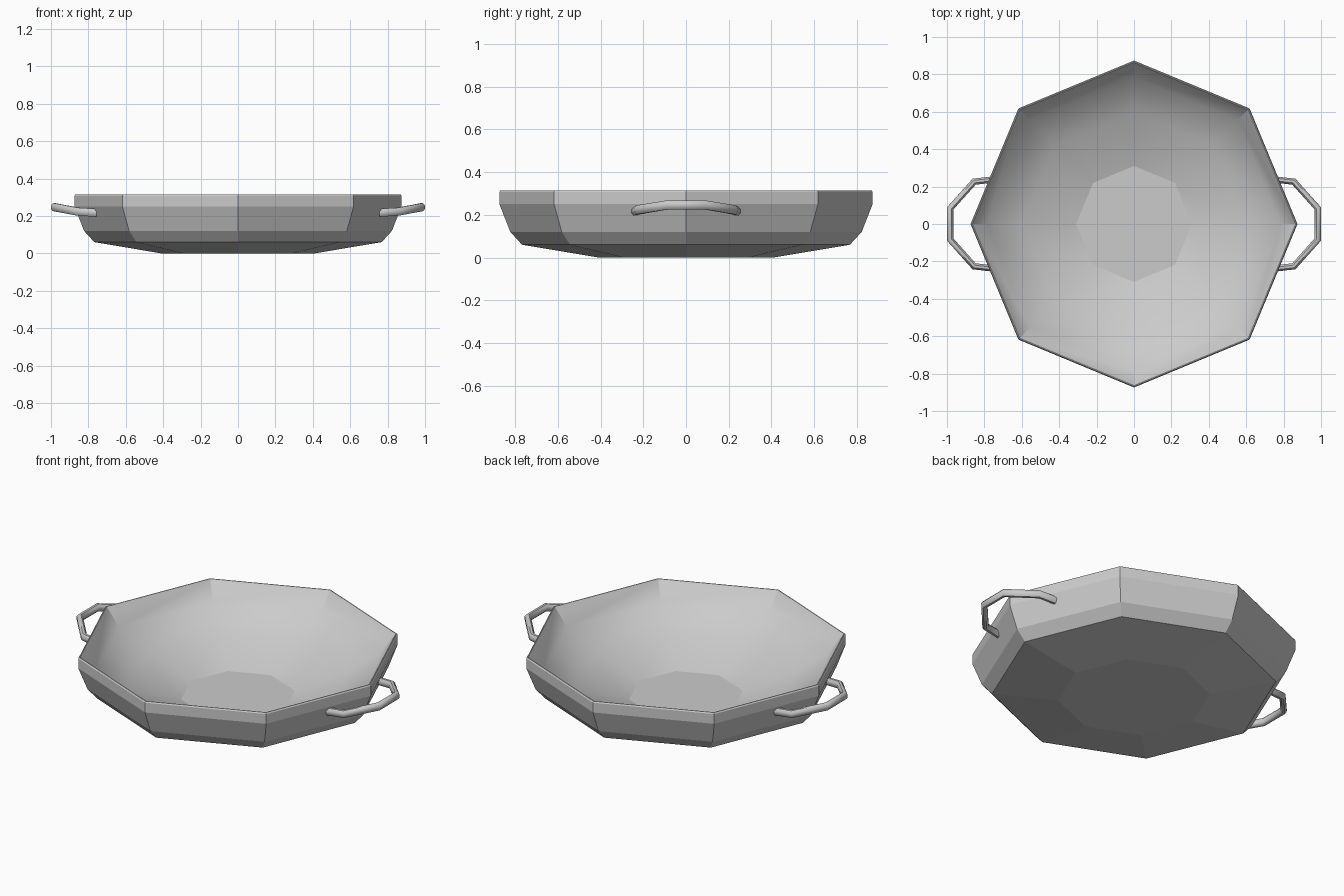
import bpy, bmesh
from math import cos, sin, pi
from mathutils import Vector

if "Cube" in bpy.data.objects:
    bpy.data.objects.remove(bpy.data.objects["Cube"])

SIDES = 8

# Bowl: octagonal shell, faceted outside, smooth dished inside
outer = [(0.41, 0.0), (0.768, 0.06), (0.823, 0.12), (0.874, 0.25), (0.874, 0.308), (0.869, 0.315)]
inner = [(0.864, 0.315), (0.785, 0.218), (0.60, 0.112), (0.31, 0.02)]
bm = bmesh.new()
rings = []
for r, z in outer + inner:
    rings.append([bm.verts.new((r * cos(2 * pi * i / SIDES), r * sin(2 * pi * i / SIDES), z))
                  for i in range(SIDES)])
for k in range(len(rings) - 1):
    a, b = rings[k], rings[k + 1]
    for i in range(SIDES):
        j = (i + 1) % SIDES
        f = bm.faces.new((a[i], a[j], b[j], b[i]))
        f.smooth = k > len(outer) - 1
bm.faces.new(rings[0][::-1])
bm.faces.new(rings[-1])
# keep the rim and floor outline crisp
for ring in (rings[len(outer)], rings[-1]):
    for i in range(SIDES):
        bm.edges.get((ring[i], ring[(i + 1) % SIDES])).smooth = False
# crease the corners of the steep upper wall
for a, b in zip(rings[len(outer)], rings[len(outer) + 1]):
    bm.edges.get((a, b)).smooth = False
mesh = bpy.data.meshes.new("bowl")
bm.to_mesh(mesh)
bm.free()
bpy.context.collection.objects.link(bpy.data.objects.new("bowl", mesh))


# Handles: bent eight-sided tubes with mitred corners
def tube(name, path, rad_u, rad_v, side):
    bm = bmesh.new()
    pts = [Vector(p) for p in path]
    rings = []
    for n, p in enumerate(pts):
        d0 = p - pts[n - 1] if n else pts[1] - p
        d1 = pts[n + 1] - p if n < len(pts) - 1 else d0
        d0, d1 = d0.normalized(), d1.normalized()
        t = (d0 + d1).normalized()
        u = t.cross(Vector((0, 0, 1))).normalized()
        v = u.cross(t)
        m = t.dot(d1)
        ring = []
        for i in range(SIDES):
            a = 2 * pi * (i + 0.5) / SIDES
            q = p + u * (rad_u * cos(a) / m) + v * (rad_v * sin(a))
            ring.append(bm.verts.new((q.x * side, q.y, q.z)))
        rings.append(ring)
    for a, b in zip(rings, rings[1:]):
        for i in range(SIDES):
            j = (i + 1) % SIDES
            bm.faces.new((a[i], a[j], b[j], b[i]))
    bm.faces.new(rings[0])
    bm.faces.new(rings[-1])
    bmesh.ops.recalc_face_normals(bm, faces=bm.faces)
    me = bpy.data.meshes.new(name)
    bm.to_mesh(me)
    bm.free()
    ob = bpy.data.objects.new(name, me)
    bpy.context.collection.objects.link(ob)
    bpy.context.view_layer.objects.active = ob
    ob.select_set(True)
    bpy.ops.object.shade_smooth_by_angle(angle=0.9)
    ob.select_set(False)


half = [(0.755, 0.238, 0.217), (0.855, 0.226, 0.223), (0.983, 0.083, 0.247)]
path = half + [(x, -y, z) for x, y, z in reversed(half)]
tube("right_handle", path, 0.018, 0.023, 1)
tube("left_handle", path, 0.018, 0.023, -1)
